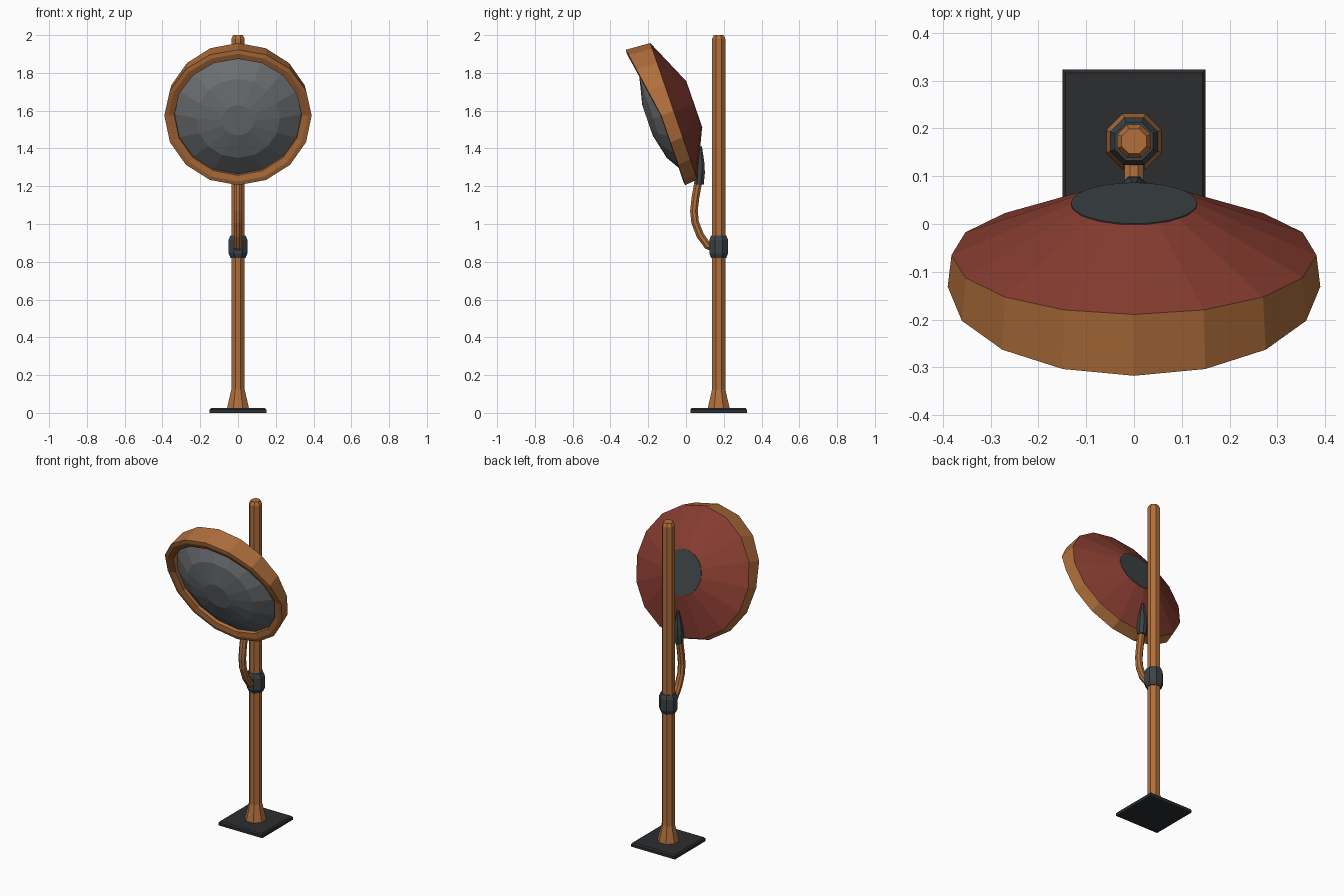
import bpy, bmesh
from math import sin, cos, pi, radians
from mathutils import Vector

if "Cube" in bpy.data.objects:
    bpy.data.objects.remove(bpy.data.objects["Cube"])


def material(name, rgb):
    m = bpy.data.materials.new(name)
    m.diffuse_color = (*rgb, 1)
    m.use_nodes = True
    m.node_tree.nodes["Principled BSDF"].inputs["Base Color"].default_value = m.diffuse_color
    return m


WOOD = material("orange_brown", (0.44, 0.16, 0.045))
RED = material("dark_red", (0.24, 0.045, 0.03))
DARK = material("dark_metal", (0.045, 0.055, 0.06))
PLATE = material("black_metal", (0.025, 0.027, 0.028))
GLASS = material("grey_glass", (0.16, 0.17, 0.18))


def loft(name, rings, mat, cap_start=False, cap_end=False):
    """Join equal-sized rings of points with quads."""
    bm = bmesh.new()
    loops = [[bm.verts.new(p) for p in ring] for ring in rings]
    n = len(loops[0])
    for a, b in zip(loops, loops[1:]):
        for i in range(n):
            j = (i + 1) % n
            bm.faces.new((a[i], a[j], b[j], b[i]))
    if cap_start:
        bm.faces.new(loops[0][::-1])
    if cap_end:
        bm.faces.new(loops[-1])
    bmesh.ops.recalc_face_normals(bm, faces=bm.faces)
    me = bpy.data.meshes.new(name)
    bm.to_mesh(me)
    bm.free()
    me.materials.append(mat)
    ob = bpy.data.objects.new(name, me)
    bpy.context.collection.objects.link(ob)
    return ob


def column(name, profile, mat, n=8):
    """Upright polygonal solid; profile holds (y, z, radius to corner)."""
    rings = [[Vector((r * sin(2 * pi * (i + .5) / n), y + r * cos(2 * pi * (i + .5) / n), z))
              for i in range(n)] for y, z, r in profile]
    return loft(name, rings, mat, True, True)


# Base plate with a small bevelled top edge
def square(h, z):
    return [Vector((sx * h, 0.173 + sy * h, z)) for sx, sy in ((-1, -1), (1, -1), (1, 1), (-1, 1))]


loft("base_plate", [square(.15, 0), square(.15, .017), square(.143, .025)], PLATE, True, True)

# Pole and the collar around it
PY = 0.173
column("pole", [(PY, .02, .064), (PY, .125, .038), (PY, 1.98, .038), (PY, 2.0, .028)], WOOD)
column("pole_collar", [(PY, .82, .043), (PY, .845, .054), (PY, .915, .054), (PY, .94, .043)], DARK)

# Curved arm
path = [(.16, .87), (.115, .885), (.075, .94), (.048, 1.01), (.042, 1.07), (.05, 1.14), (.066, 1.23)]
rings = []
for k, (y, z) in enumerate(path):
    a, b = path[max(k - 1, 0)], path[min(k + 1, len(path) - 1)]
    t = Vector((0, b[0] - a[0], b[1] - a[1])).normalized()
    side = Vector((1, 0, 0))
    up = t.cross(side)
    rings.append([Vector((0, y, z)) + .022 * (side * sin(pi * (i + .5) / 4) + up * cos(pi * (i + .5) / 4))
                  for i in range(8)])
loft("support_arm", rings, WOOD, True, True)

# Tapered bracket on the back of the lamp
column("arm_bracket", [(.069, 1.21, .027), (.072, 1.27, .03), (.074, 1.32, .026), (.077, 1.41, .008)], DARK)

# Lamp head, built around a tilted axis
TILT = radians(19)
CENTRE = Vector((0, -.065, 1.597))
BACK = Vector((0, cos(TILT), sin(TILT)))
UP = Vector((0, -sin(TILT), cos(TILT)))


def dish(u, r, n=16, hood=0):
    """Ring at depth u along the axis; hood pushes the upper half forward."""
    out = []
    for i in range(n):
        a = 2 * pi * i / n
        d = u - hood * max(0, cos(a))
        out.append(CENTRE + BACK * d + r * (UP * cos(a) + Vector((sin(a), 0, 0))))
    return out


HOOD = .063
loft("lamp_rim", [dish(0, .382), dish(-.07, .39, hood=HOOD), dish(-.073, .368, hood=HOOD),
                  dish(-.065, .337, hood=HOOD), dish(-.045, .336)], WOOD)
loft("lamp_lens", [dish(-.045, .338), dish(-.115, .222), dish(-.147, .085)], GLASS, cap_end=True)
loft("lamp_housing", [dish(0, .382), dish(.114, .13)], RED)
loft("housing_cap", [dish(.108, .132, 32), dish(.115, .132, 32)], DARK, cap_end=True)
